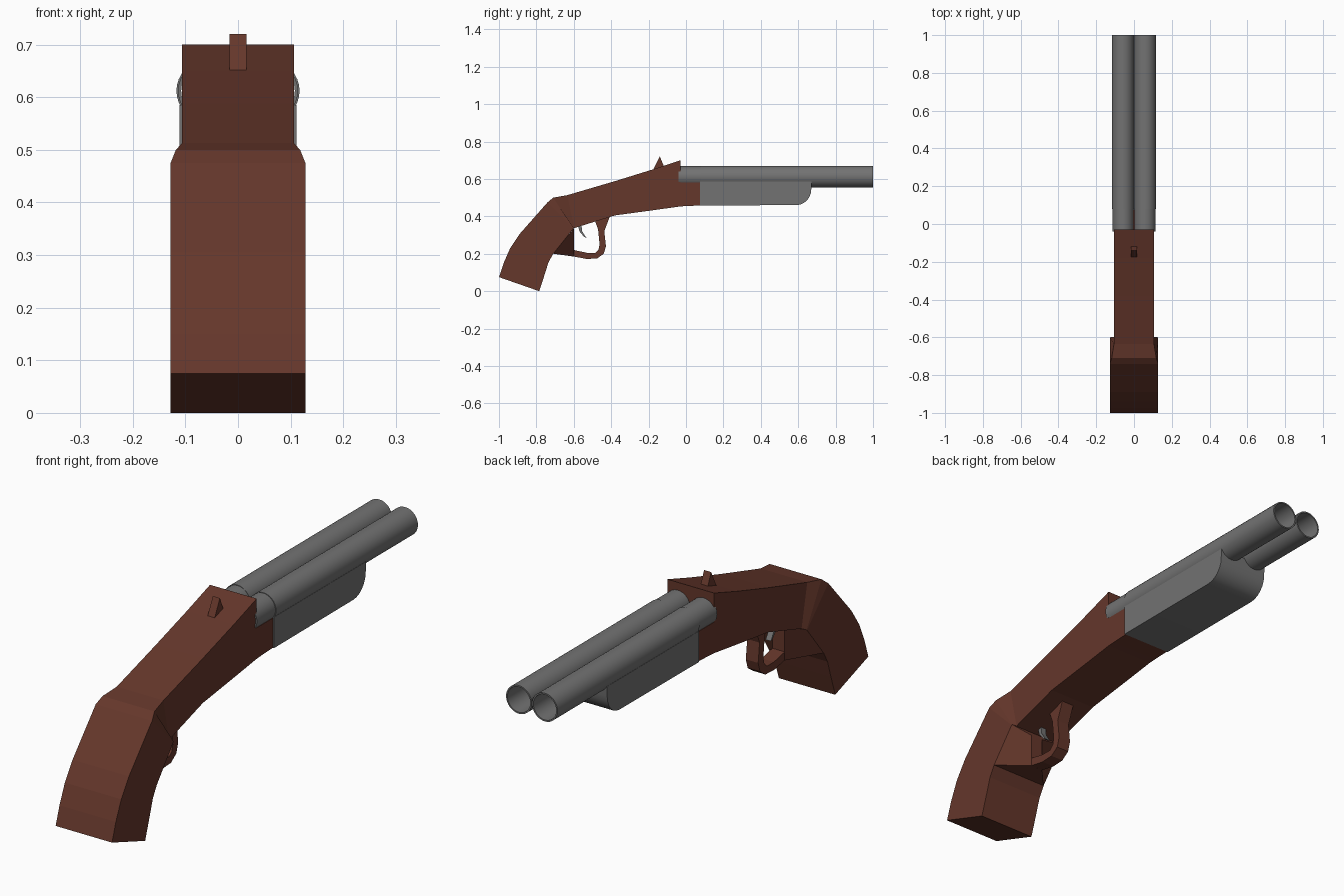
import bpy, bmesh, math

if "Cube" in bpy.data.objects:
    bpy.data.objects.remove(bpy.data.objects["Cube"])


def material(name, rgb):
    m = bpy.data.materials.new(name)
    m.diffuse_color = (*rgb, 1)
    m.use_nodes = True
    m.node_tree.nodes["Principled BSDF"].inputs["Base Color"].default_value = m.diffuse_color
    return m


WOOD = material("wood", (0.13, 0.038, 0.024))
STEEL = material("steel", (0.17, 0.17, 0.17))


def finish(name, bm, mat, smooth=None, closed=True):
    if closed:
        bmesh.ops.recalc_face_normals(bm, faces=bm.faces)
    me = bpy.data.meshes.new(name)
    bm.to_mesh(me)
    bm.free()
    ob = bpy.data.objects.new(name, me)
    bpy.context.collection.objects.link(ob)
    me.materials.append(mat)
    if smooth:
        bpy.ops.object.select_all(action='DESELECT')
        bpy.context.view_layer.objects.active = ob
        ob.select_set(True)
        bpy.ops.object.shade_smooth_by_angle(angle=math.radians(smooth))
    return ob


def loft(name, stations, mat):
    """Rings of four corners: (top y, z), (bottom y, z), top and bottom half width."""
    bm = bmesh.new()
    rings = [[bm.verts.new(v) for v in ((-wt, *t), (wt, *t), (wb, *b), (-wb, *b))]
             for t, b, wt, wb in stations]
    for r, s in zip(rings, rings[1:]):
        for i in range(4):
            j = (i + 1) % 4
            bm.faces.new((r[i], r[j], s[j], s[i]))
    bm.faces.new(rings[0])
    bm.faces.new(rings[-1])
    return finish(name, bm, mat)


def extrude(name, profile, half, mat, smooth=None):
    """Side profile in (y, z), extruded symmetrically along x."""
    bm = bmesh.new()
    f = bm.faces.new([bm.verts.new((-half, y, z)) for y, z in profile])
    ext = bmesh.ops.extrude_face_region(bm, geom=[f])['geom']
    bmesh.ops.translate(bm, vec=(2 * half, 0, 0),
                        verts=[v for v in ext if isinstance(v, bmesh.types.BMVert)])
    return finish(name, bm, mat, smooth)


def tube(name, x, z, y0, y1, r, wall):
    """Hollow tube along y."""
    bm = bmesh.new()
    n = 32
    rings = []
    for y, rad in ((y0, r), (y1, r), (y1, r - wall), (y0, r - wall)):
        rings.append([bm.verts.new((x + rad * math.cos(2 * math.pi * i / n), y,
                                    z + rad * math.sin(2 * math.pi * i / n)))
                      for i in range(n)])
    for k in range(4):
        a, b = rings[k], rings[(k + 1) % 4]
        for i in range(n):
            j = (i + 1) % n
            bm.faces.new((a[i], a[j], b[j], b[i]))
    return finish(name, bm, STEEL, 40)


# Stock: wide curved grip, stepping in to the narrower receiver
G, R = 0.128, 0.106
loft("stock", [
    ((-1.0, .075), (-.785, .0), G, G),
    ((-.975, .15), (-.757, .085), G, G),
    ((-.94, .23), (-.735, .155), G, G),
    ((-.89, .305), (-.71, .20), G, G),
    ((-.74, .475), (-.602, .335), G, G),
    ((-.71, .50), (-.60, .337), .118, G),
    ((-.635, .513), (-.598, .337), R, R),
    ((-.38, .588), (-.38, .405), R, R),
    ((-.18, .65), (-.18, .432), R, R),
    ((-.03, .70), (-.03, .453), R, R)], WOOD)

# Shelf under the breech
extrude("receiver_shelf", [(-.03, .58), (.075, .58), (.075, .458), (0, .455), (-.03, .453)],
        R, WOOD)

# Wedge joining the grip to the trigger guard
loft("guard_wedge", [
    ((-.60, .337), (-.71, .20), G, G),
    ((-.60, .325), (-.60, .185), .028, .028)], WOOD)

# Trigger guard loop
extrude("trigger_guard", [
    (-.61, .187), (-.53, .172), (-.475, .175), (-.44, .20), (-.428, .24), (-.437, .32),
    (-.405, .405), (-.49, .385), (-.47, .33), (-.462, .25), (-.468, .222), (-.485, .205),
    (-.53, .205), (-.61, .222)], .028, WOOD)

# Trigger
extrude("trigger", [(-.58, .36), (-.56, .36), (-.555, .32), (-.533, .285), (-.545, .29),
                    (-.57, .32)], .012, STEEL)

# Hammer spur
extrude("hammer", [(-.18, .64), (-.14, .72), (-.115, .66), (-.10, .66)], .016, WOOD)

# Twin barrels with slightly slimmer breech ends
for side, s in (("left", -1), ("right", 1)):
    tube(side + "_barrel", s * .059, .612, .08, 1.0, .058, .006)
    tube(side + "_breech", s * .058, .612, -.04, .08, .056, .006)

# Fore-end with rounded nose
nose = [(.59 + .08 * math.sin(a), .545 - .085 * math.cos(a))
        for a in (math.pi / 2 * i / 6 for i in range(7))]
extrude("fore_end", [(.075, .585), (.075, .458)] + nose + [(.672, .585)], .111, STEEL, 35)
